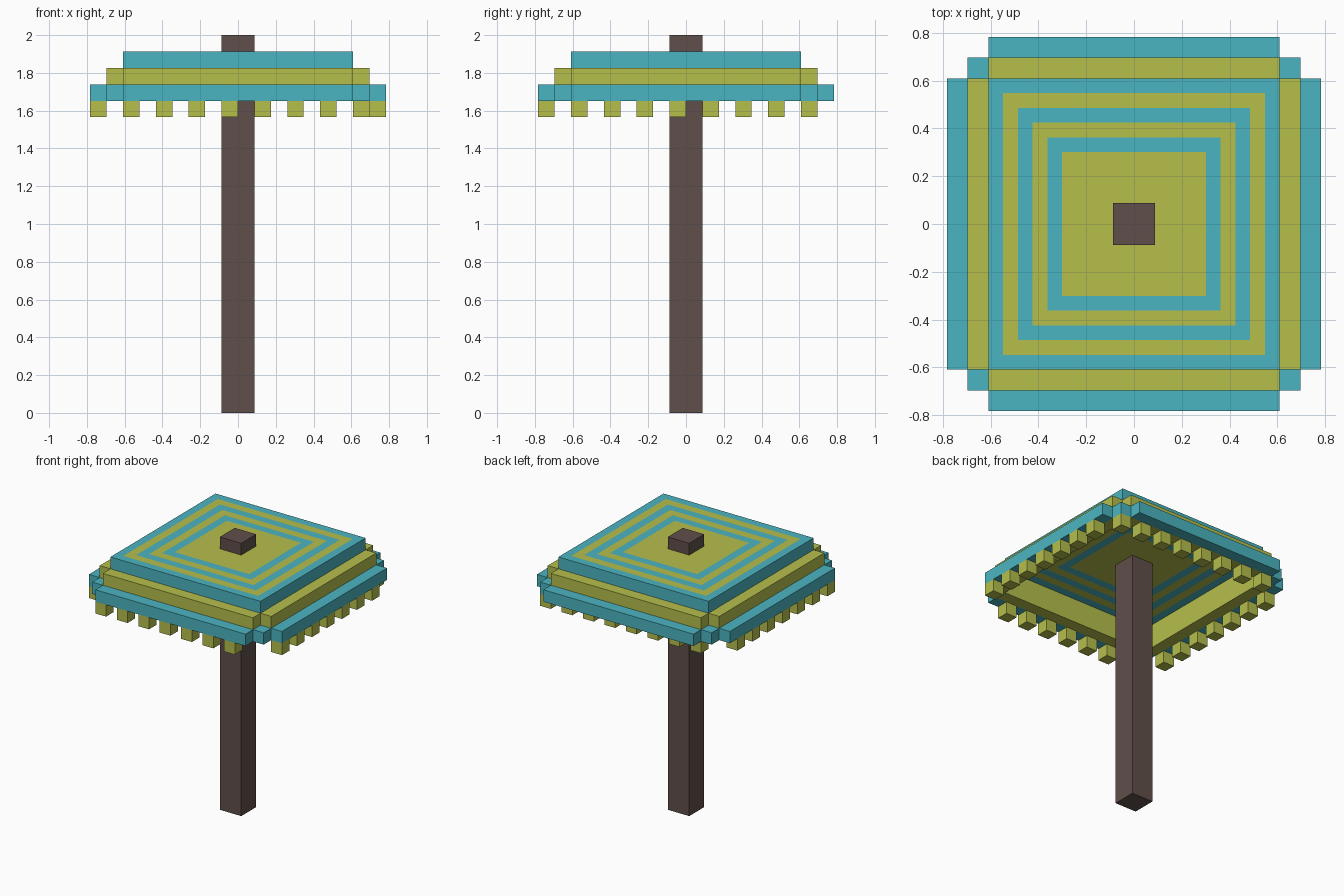
import bpy
import bmesh
from mathutils import Matrix, Vector

cube = bpy.data.objects.get("Cube")
if cube:
    bpy.data.objects.remove(cube, do_unlink=True)

U = 2 / 23  # one block of the build


def material(name, rgb):
    color = [((c / 255 + 0.055) / 1.055) ** 2.4 for c in rgb] + [1]
    mat = bpy.data.materials.new(name)
    mat.use_nodes = True
    mat.diffuse_color = color
    mat.node_tree.nodes["Principled BSDF"].inputs["Base Color"].default_value = color
    return mat


TEAL = material("teal", (75, 181, 193))
LIME = material("lime", (182, 191, 75))
BROWN = material("brown", (96, 79, 74))


def add_box(bm, low, high):
    """Add a box between two corners given in blocks."""
    low, high = Vector(low) * U, Vector(high) * U
    matrix = Matrix.Translation((low + high) / 2) @ Matrix.Diagonal((*(high - low), 1))
    bmesh.ops.create_cube(bm, size=1, matrix=matrix)


def finish(name, bm, *mats):
    mesh = bpy.data.meshes.new(name)
    bm.to_mesh(mesh)
    bm.free()
    for mat in mats:
        mesh.materials.append(mat)
    bpy.context.collection.objects.link(bpy.data.objects.new(name, mesh))


def boxes(name, mat, corners):
    bm = bmesh.new()
    for low, high in corners:
        add_box(bm, low, high)
    finish(name, bm, mat)


def four_bars(inner, half, z0, z1):
    """Bars along all four sides, one block deep, with open corners."""
    for a in (inner, -inner - 1):
        yield (-half, a, z0), (half, a + 1, z1)
        yield (a, -half, z0), (a + 1, half, z1)


# Pole
boxes("pole", BROWN, [((-1, -1, 0), (1, 1, 23))])

# Top panel: nested square stripes inset into the upper and lower faces
bm = bmesh.new()
add_box(bm, (-7, -7, 21), (7, 7, 22))
centers = [f for f in bm.faces if abs(f.normal.z) > 0.5]
for step in range(5):
    bmesh.ops.inset_individual(bm, faces=centers, thickness=U)
    for face in centers:
        face.material_index = (step + 1) % 2
finish("top_panel", bm, TEAL, LIME)

# Middle step and outer trim
boxes("middle_step", LIME, four_bars(7, 7, 19, 21))
boxes("outer_trim", TEAL, four_bars(8, 7, 19, 20))
boxes("trim_corners", TEAL,
      [((x, y, 19), (x + 1, y + 1, 20)) for x in (-8, 7) for y in (-8, 7)])

# Hanging fringe: alternate blocks, with the back row set one block inward
odd = range(-7, 7, 2)
rows = {
    "front_fringe": [(a, -9) for a in odd],
    "right_fringe": [(-9, a) for a in odd],
    "left_fringe": [(8, a) for a in odd],
    "back_fringe": [(a, 7) for a in (*odd, 7)],
}
for name, cells in rows.items():
    boxes(name, LIME, [((x, y, 18), (x + 1, y + 1, 19)) for x, y in cells])
